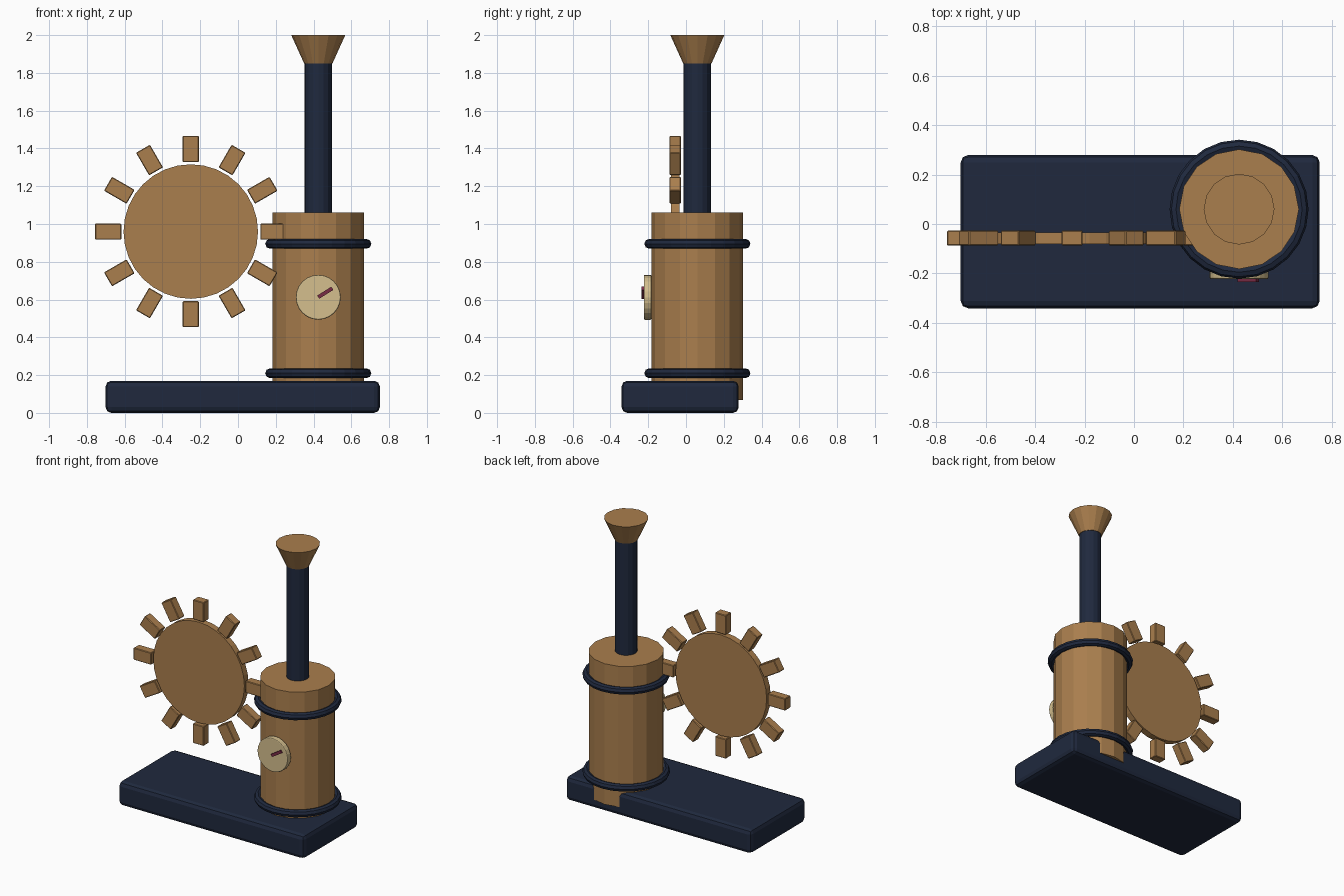
import bpy, math
from mathutils import Matrix, Vector

if "Cube" in bpy.data.objects:
    bpy.data.objects.remove(bpy.data.objects["Cube"])


def material(name, rgb):
    m = bpy.data.materials.new(name)
    m.diffuse_color = (*rgb, 1)
    m.use_nodes = True
    m.node_tree.nodes["Principled BSDF"].inputs["Base Color"].default_value = m.diffuse_color
    return m


BRASS = material("brass", (0.40, 0.21, 0.075))
NAVY = material("navy", (0.014, 0.022, 0.048))
CREAM = material("cream", (0.66, 0.52, 0.27))
RED = material("red", (0.19, 0.025, 0.06))


def finish(name, mat, bevel=0, segments=2):
    ob = bpy.context.object
    ob.name = name
    ob.data.materials.append(mat)
    if bevel:
        mod = ob.modifiers.new("bevel", "BEVEL")
        mod.width, mod.segments = bevel, segments
    return ob


def box(name, mat, loc, size, turn=0, bevel=0, segments=2):
    bpy.ops.mesh.primitive_cube_add(size=1, location=loc, rotation=(0, turn, 0))
    ob = bpy.context.object
    ob.data.transform(Matrix.Diagonal(Vector((*size, 1))))
    return finish(name, mat, bevel, segments)


def cone(name, mat, loc, r1, r2, depth, sides, facing=False, bevel=0):
    rot = (math.pi / 2, 0, 0) if facing else (0, 0, 0)
    bpy.ops.mesh.primitive_cone_add(vertices=sides, radius1=r1, radius2=r2,
                                    depth=depth, location=loc, rotation=rot)
    return finish(name, mat, bevel)


# Base slab
box("base", NAVY, (0.025, -0.031, 0.085), (1.452, 0.62, 0.17), bevel=0.03, segments=2)

# Boiler with two bands
BX, BY = 0.425, 0.06
cone("boiler", BRASS, (BX, BY, 0.5635), 0.242, 0.242, 0.993, 16)
for i, z in enumerate((0.21, 0.895)):
    bpy.ops.mesh.primitive_torus_add(major_radius=0.255, minor_radius=0.026,
                                     major_segments=24, minor_segments=8,
                                     location=(BX, BY, z))
    finish(f"boiler_band_{i + 1}", NAVY)

# Chimney and flared top
cone("chimney", NAVY, (BX, BY, 1.445), 0.072, 0.072, 0.83, 16)
cone("chimney_top", BRASS, (BX, BY, 1.925), 0.075, 0.143, 0.15, 16)

# Pressure gauge and needle
cone("gauge", CREAM, (BX, -0.203, 0.612), 0.119, 0.119, 0.04, 24, facing=True, bevel=0.006)
box("gauge_needle", RED, (0.462, -0.226, 0.636), (0.088, 0.018, 0.02), turn=-math.radians(32))

# Flywheel with a ring of separate teeth
WX, WY, WZ = -0.25, -0.057, 0.96
cone("flywheel", BRASS, (WX, WY, WZ), 0.356, 0.356, 0.046, 32, facing=True)
for i in range(12):
    a = i * math.tau / 12
    box(f"flywheel_tooth_{i + 1}", BRASS,
        (WX + 0.437 * math.sin(a), WY, WZ + 0.437 * math.cos(a)),
        (0.085, 0.061, 0.138), turn=a, bevel=0.004, segments=1)
